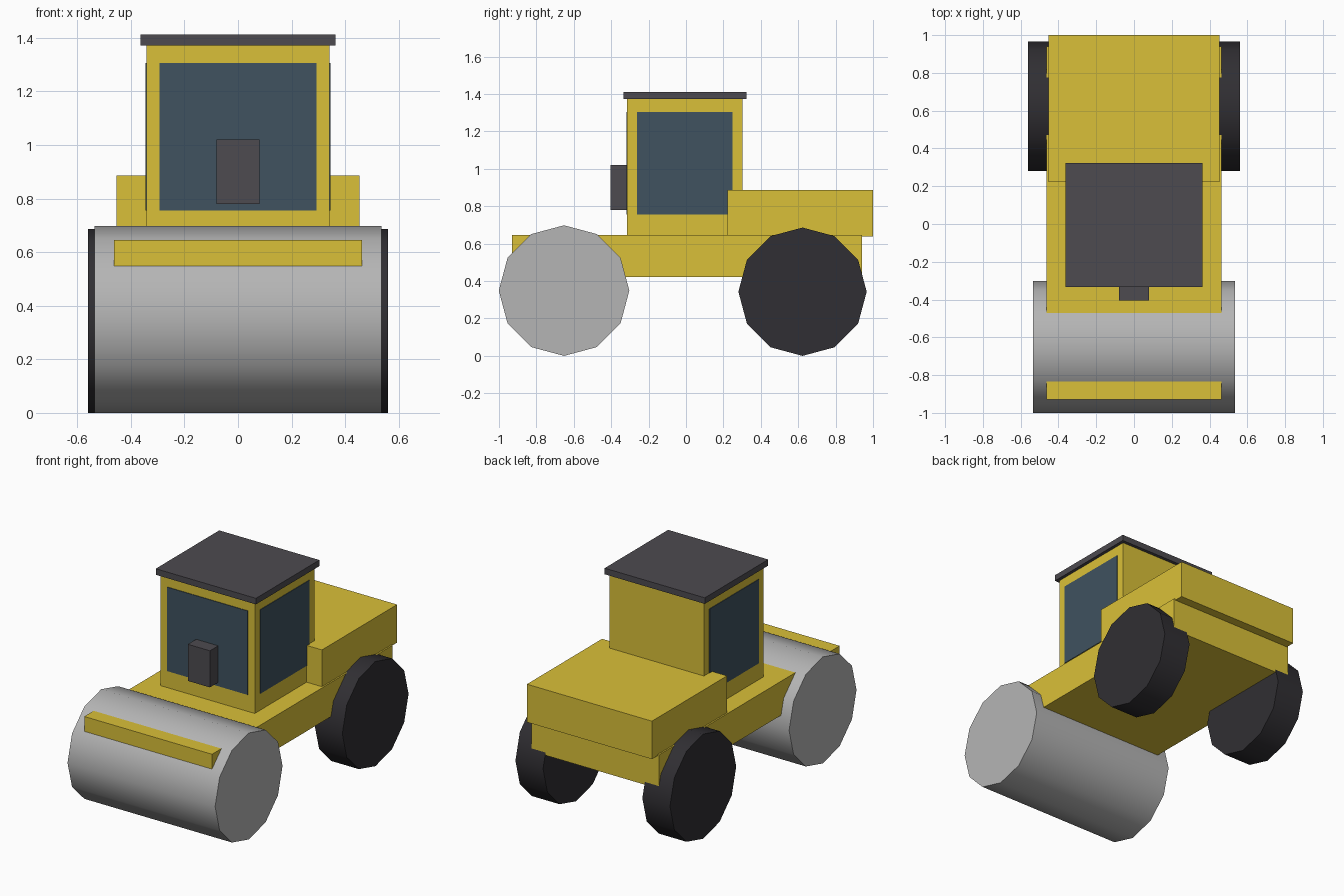
import bpy
from math import radians

if "Cube" in bpy.data.objects:
    bpy.data.objects.remove(bpy.data.objects["Cube"])


def material(name, r, g, b):
    m = bpy.data.materials.new(name)
    m.diffuse_color = (r, g, b, 1)
    m.use_nodes = True
    m.node_tree.nodes["Principled BSDF"].inputs["Base Color"].default_value = m.diffuse_color
    return m


YELLOW = material("yellow_paint", 0.70, 0.53, 0.04)
DARK = material("dark_trim", 0.075, 0.07, 0.08)
RUBBER = material("rubber", 0.03, 0.028, 0.033)
GLASS = material("glass", 0.05, 0.085, 0.115)
STEEL = material("steel", 0.46, 0.46, 0.46)


def box(name, x, y, z, mat):
    """Box spanning the given (min, max) ranges."""
    spans = (x, y, z)
    bpy.ops.mesh.primitive_cube_add(size=1, location=[(a + b) / 2 for a, b in spans])
    ob = bpy.context.object
    ob.name = name
    ob.scale = [b - a for a, b in spans]
    bpy.ops.object.transform_apply(location=False, rotation=False, scale=True)
    ob.data.materials.append(mat)
    return ob


def roller(name, x, y, radius, width, mat):
    """12-sided cylinder lying along x and resting on the ground."""
    bpy.ops.mesh.primitive_cylinder_add(vertices=12, radius=radius, depth=width,
                                        location=(x, y, radius),
                                        rotation=(0, radians(90), 0))
    ob = bpy.context.object
    ob.name = name
    ob.data.materials.append(mat)
    bpy.ops.object.shade_smooth_by_angle(angle=radians(40))
    return ob


# Body
box("chassis", (-0.463, 0.463), (-0.93, 0.94), (0.422, 0.645), YELLOW)
box("engine_hood", (-0.453, 0.453), (0.222, 1.0), (0.637, 0.886), YELLOW)

# Cab with roof and windows
box("cab", (-0.342, 0.342), (-0.315, 0.303), (0.64, 1.372), YELLOW)
box("roof", (-0.363, 0.363), (-0.333, 0.324), (1.372, 1.412), DARK)
box("front_window", (-0.293, 0.293), (-0.319, -0.305), (0.755, 1.305), GLASS)
for side, s in (("right", 1), ("left", -1)):
    box(side + "_window", sorted((s * 0.332, s * 0.346)), (-0.262, 0.248),
        (0.755, 1.305), GLASS)

# Box on the front of the cab
box("front_box", (-0.08, 0.08), (-0.405, -0.31), (0.78, 1.02), DARK)

# Front drum and rear wheels
roller("drum", 0, -0.652, 0.349, 1.07, STEEL)
for side, s in (("right", 1), ("left", -1)):
    roller(side + "_rear_wheel", s * 0.46, 0.623, 0.343, 0.2, RUBBER)
